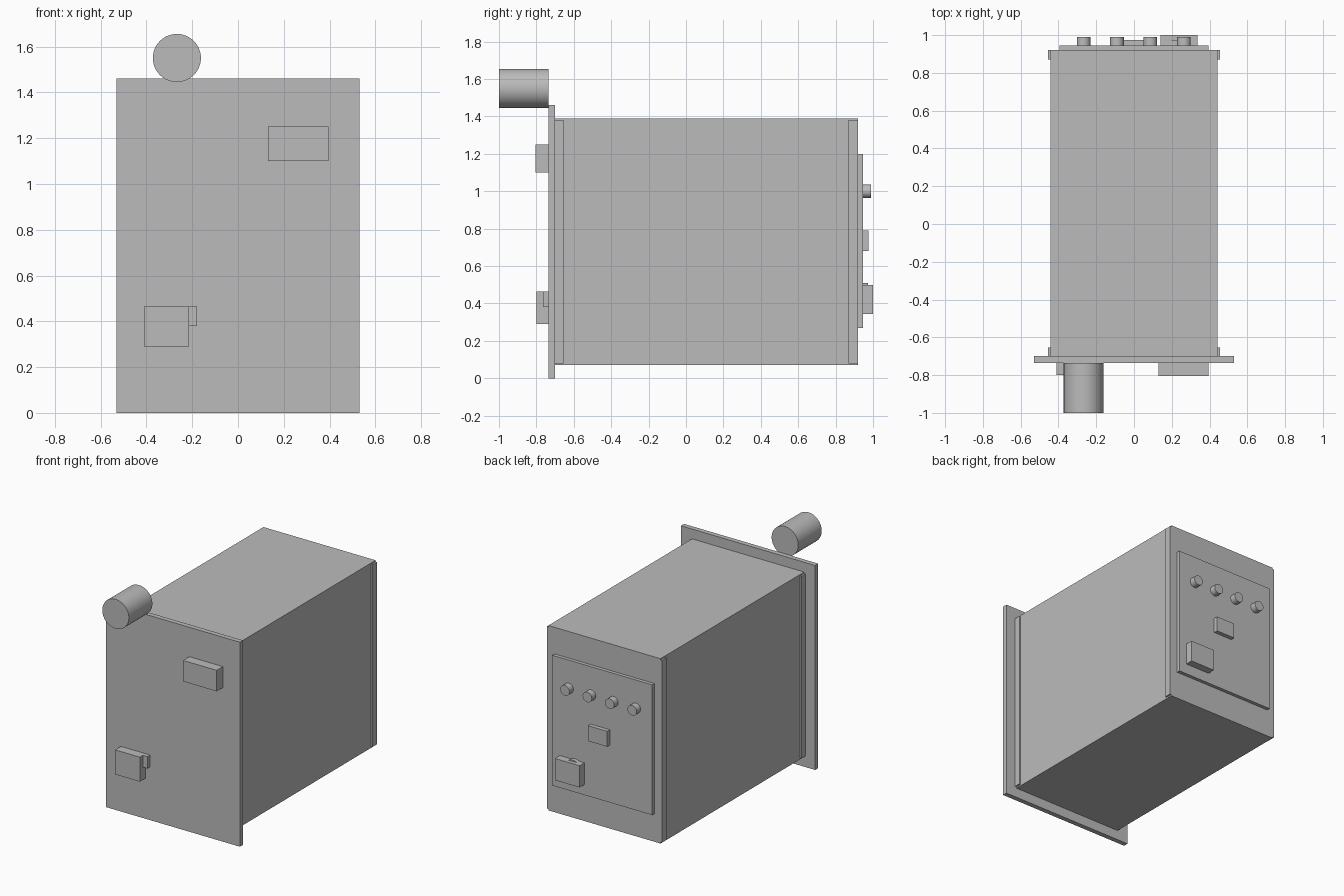
import bpy
import math

cube = bpy.data.objects.get("Cube")
if cube:
    bpy.data.objects.remove(cube, do_unlink=True)

GREY = 0.5
grey = bpy.data.materials.new("plain_grey")
grey.use_nodes = True
grey.diffuse_color = (GREY, GREY, GREY, 1)
grey.node_tree.nodes["Principled BSDF"].inputs["Base Color"].default_value = (GREY, GREY, GREY, 1)


def box(name, x, y, z):
    """Box from (min, max) ranges on each axis."""
    mid = [(a + b) / 2 for a, b in (x, y, z)]
    bpy.ops.mesh.primitive_cube_add(size=1, location=mid)
    ob = bpy.context.object
    ob.name = name
    ob.scale = [b - a for a, b in (x, y, z)]
    bpy.ops.object.transform_apply(location=False, rotation=False, scale=True)
    ob.data.materials.append(grey)
    return ob


def drum(name, x, z, radius, y):
    """Round part lying along the y axis."""
    bpy.ops.mesh.primitive_cylinder_add(
        vertices=48, radius=radius, depth=y[1] - y[0],
        location=(x, (y[0] + y[1]) / 2, z), rotation=(math.pi / 2, 0, 0))
    ob = bpy.context.object
    ob.name = name
    ob.data.materials.append(grey)
    bpy.ops.object.shade_smooth_by_angle()
    return ob


# Levels along the depth of the cabinet
FACE, BODY_FRONT, BODY_BACK, PANEL = -0.735, -0.70, 0.92, 0.945

# Cabinet and front door
box("cabinet_body", (-0.443, 0.443), (BODY_FRONT, BODY_BACK), (0.07, 1.39))
box("front_plate", (-0.53, 0.53), (FACE, BODY_FRONT), (0, 1.46))

# Side trim strips at the front and back edges
for side, sign in (("left", 1), ("right", -1)):
    xs = sorted((sign * 0.44, sign * 0.455))
    box(f"front_trim_{side}", xs, (BODY_FRONT, -0.655), (0.08, 1.38))
    box(f"back_trim_{side}", xs, (0.87, BODY_BACK), (0.08, 1.38))

# Front fittings
drum("top_drum", -0.267, 1.55, 0.105, (-1, FACE))
box("upper_front_box", (0.13, 0.395), (-0.805, FACE), (1.10, 1.25))
box("lower_front_box", (-0.41, -0.215), (-0.80, FACE), (0.29, 0.465))
box("front_latch", (-0.215, -0.18), (-0.765, FACE), (0.38, 0.465))

# Back panel with its connectors
box("back_panel", (-0.395, 0.395), (BODY_BACK, PANEL), (0.27, 1.20))
for i in range(4):
    drum(f"back_knob_{i + 1}", -0.267 + i * 0.177, 1.0, 0.036, (PANEL, 0.99))
box("back_socket", (-0.06, 0.09), (PANEL, 0.975), (0.68, 0.79))
box("back_power_block", (0.14, 0.335), (PANEL, 1.0), (0.345, 0.50))
drum("power_block_collar", 0.215, 0.44, 0.07, (PANEL, 0.972))
